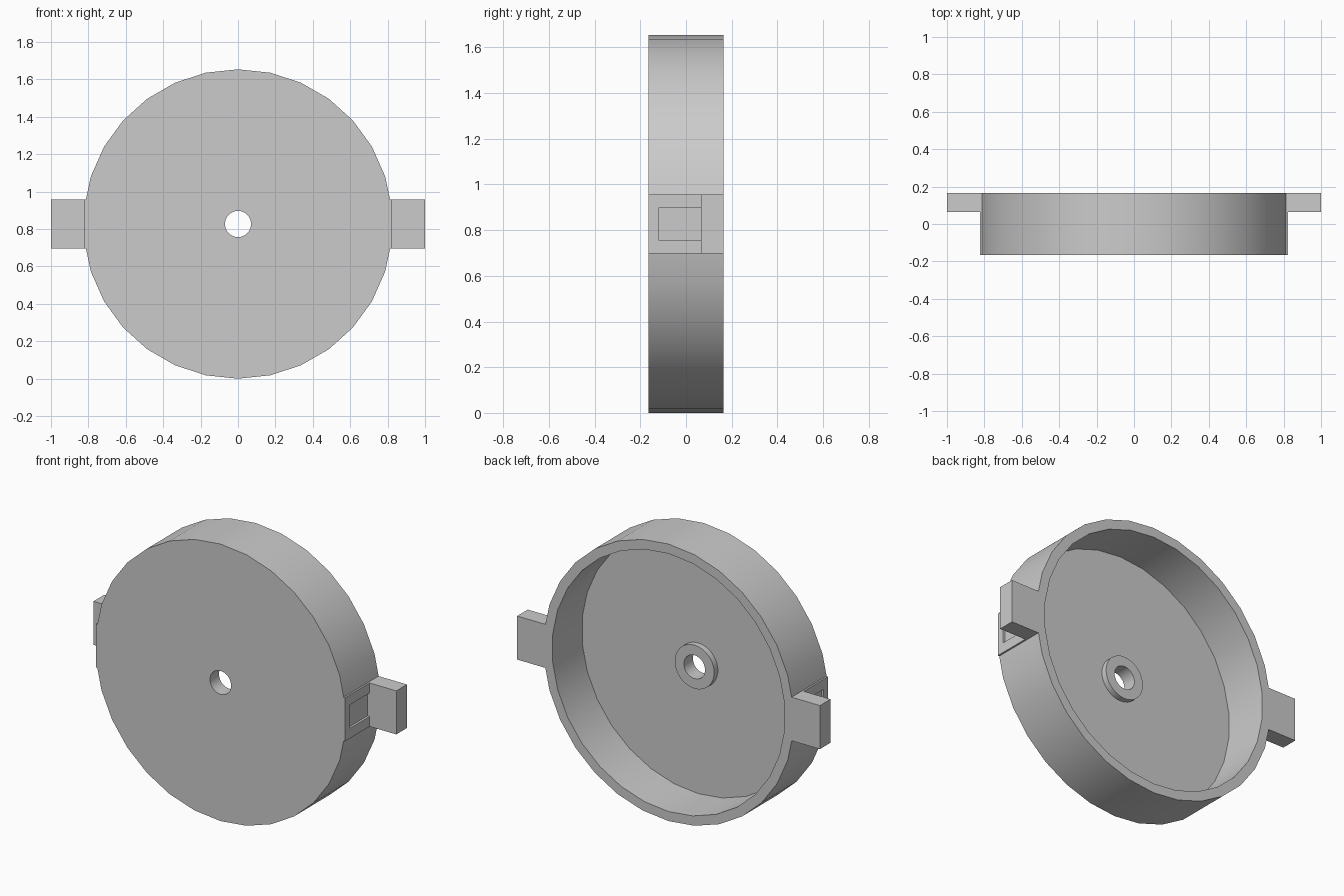
import bpy, bmesh, math

cube = bpy.data.objects.get("Cube")
if cube:
    bpy.data.objects.remove(cube)

R = 0.827          # outer radius, also the height of the axis
SIDES = 30
BACK = 0.165
TAB_Y = 0.065      # front face of the mounting tabs

grey = bpy.data.materials.new("plain grey")
grey.use_nodes = True
colour = (0.6, 0.6, 0.6, 1)
grey.diffuse_color = colour
grey.node_tree.nodes["Principled BSDF"].inputs["Base Color"].default_value = colour


def finish(name, bm):
    bmesh.ops.recalc_face_normals(bm, faces=bm.faces)
    mesh = bpy.data.meshes.new(name)
    bm.to_mesh(mesh)
    bm.free()
    obj = bpy.data.objects.new(name, mesh)
    bpy.context.collection.objects.link(obj)
    mesh.materials.append(grey)
    return obj


def lathe(name, profile, sides, cx=0.0):
    """Revolve a closed (radius, y) profile around the y direction."""
    bm = bmesh.new()
    rings = []
    for i in range(sides):
        a = 2 * math.pi * i / sides
        rings.append([bm.verts.new((cx + r * math.sin(a), y, R + r * math.cos(a)))
                      for r, y in profile])
    n = len(profile)
    for i in range(sides):
        p, q = rings[i], rings[(i + 1) % sides]
        for j in range(n):
            k = (j + 1) % n
            bm.faces.new((p[j], p[k], q[k], q[j]))
    return finish(name, bm)


def box(name, x, y, z):
    bm = bmesh.new()
    bmesh.ops.create_cube(bm, size=1)
    for v in bm.verts:
        v.co = [lo + (c + 0.5) * (hi - lo) for c, (lo, hi) in zip(v.co, (x, y, z))]
    return finish(name, bm)


def rod(name, radius, cx, y0, y1):
    bm = bmesh.new()
    bmesh.ops.create_cone(bm, cap_ends=True, segments=24, radius1=radius,
                          radius2=radius, depth=y1 - y0)
    for v in bm.verts:
        v.co = (cx + v.co.x, v.co.z + (y0 + y1) / 2, R + v.co.y)
    return finish(name, bm)


def activate(obj):
    bpy.ops.object.select_all(action="DESELECT")
    obj.select_set(True)
    bpy.context.view_layer.objects.active = obj


def boolean(obj, other, operation):
    activate(obj)
    mod = obj.modifiers.new("cut", "BOOLEAN")
    mod.operation, mod.object, mod.solver = operation, other, "EXACT"
    bpy.ops.object.modifier_apply(modifier=mod.name)
    bpy.data.objects.remove(other)


# Round shallow cup with a raised boss around the centre hole
FLOOR = -BACK + 0.05
cup = lathe("round_cup", [(0.07, -BACK), (R, -BACK), (R, BACK), (0.77, BACK),
                          (0.77, FLOOR), (0.13, FLOOR), (0.13, FLOOR + 0.035),
                          (0.07, FLOOR + 0.035)], SIDES)

for side in (-1, 1):
    def span(a, b):
        return tuple(sorted((side * a, side * b)))

    # Flat pad on the side wall with a shallow rectangular recess
    pad = box("side_pad", span(0.79, 0.8235), (-BACK, BACK), (R - 0.13, R + 0.13))
    boolean(cup, pad, "UNION")
    recess = box("recess_cutter", span(0.81, 0.9), (-0.12, TAB_Y), (R - 0.07, R + 0.07))
    boolean(cup, recess, "DIFFERENCE")

    # Mounting tab with a screw hole
    tab = box("left_tab" if side > 0 else "right_tab", span(0.8, 1.0),
              (TAB_Y, BACK), (R - 0.13, R + 0.13))
    boolean(tab, rod("hole_cutter", 0.04, side * 0.92, 0, 0.3), "DIFFERENCE")
    activate(tab)
    bpy.ops.object.shade_smooth_by_angle(angle=math.radians(30))

activate(cup)
bpy.ops.object.shade_smooth_by_angle(angle=math.radians(30))
